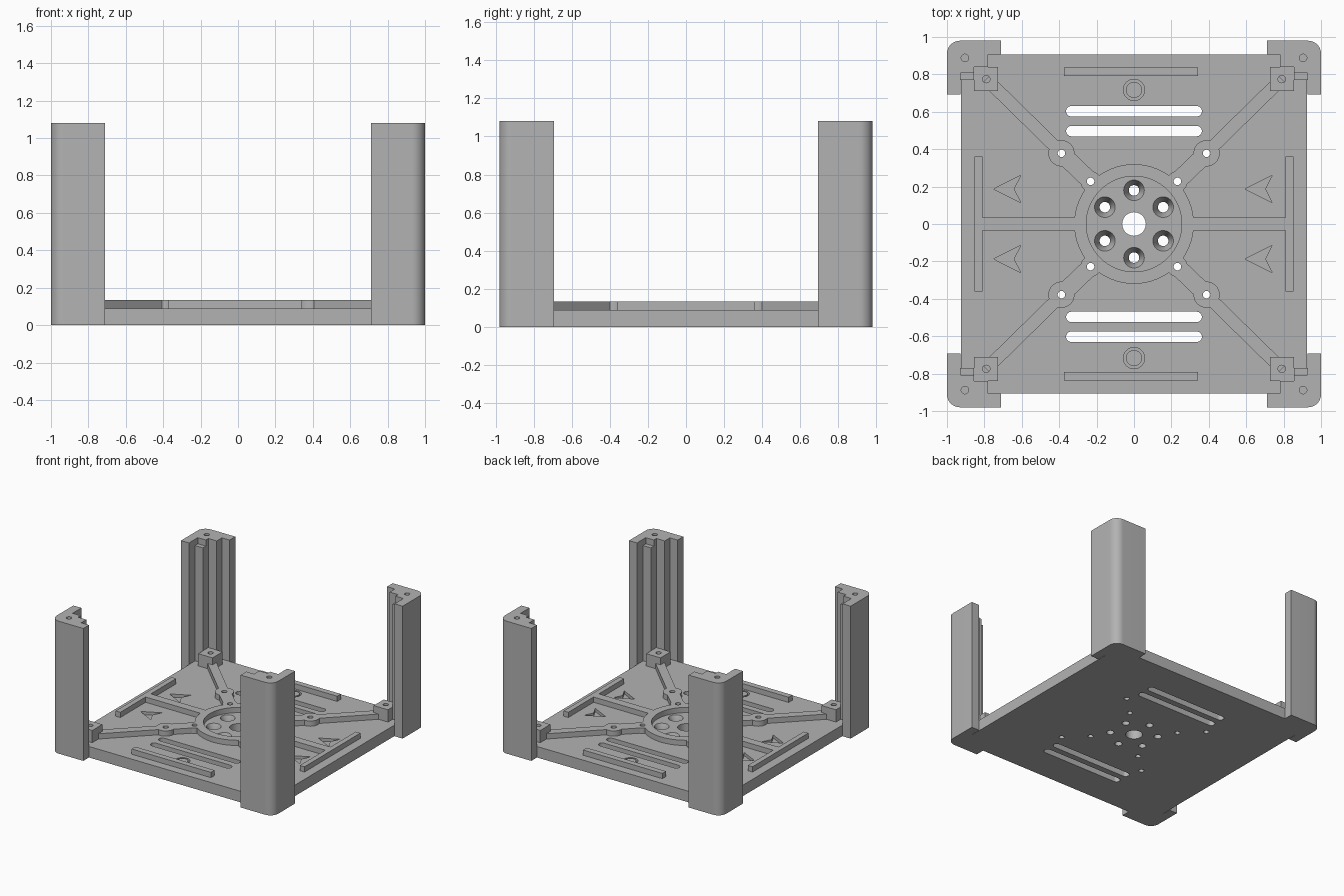
import bpy, bmesh, math
from mathutils import Vector

if "Cube" in bpy.data.objects:
    bpy.data.objects.remove(bpy.data.objects["Cube"])

grey = bpy.data.materials.new("matte grey")
grey.use_nodes = True
colour = (0.45, 0.45, 0.45, 1)
grey.diffuse_color = colour
grey.node_tree.nodes["Principled BSDF"].inputs["Base Color"].default_value = colour

TOP, RAISED, TALL = 0.09, 0.133, 1.08
SIGNS = [(sx, sy) for sx in (1, -1) for sy in (1, -1)]


# Outline helpers: each returns a list of (x, y)
def rect(x0, x1, y0, y1):
    return [(x0, y0), (x1, y0), (x1, y1), (x0, y1)]


def arc(x, y, r, start=0, end=360, n=40):
    full = end - start == 360
    steps = [start + (end - start) * i / n for i in range(n if full else n + 1)]
    return [(x + r * math.cos(math.radians(a)), y + r * math.sin(math.radians(a))) for a in steps]


def strip(a, b, width):
    a, b = Vector(a), Vector(b)
    side = (b - a).normalized().orthogonal() * width / 2
    return [tuple(p) for p in (a + side, b + side, b - side, a - side)]


def flip(pts, sx, sy):
    return [(sx * x, sy * y) for x, y in pts]


# Solid helpers
def solids(name, outlines, z0, z1):
    """One object of prisms; an outline may be a (lower, upper) pair for a taper."""
    bm = bmesh.new()
    for outline in outlines:
        low, high = outline if isinstance(outline, tuple) else (outline, outline)
        a = [bm.verts.new((x, y, z0)) for x, y in low]
        b = [bm.verts.new((x, y, z1)) for x, y in high]
        bm.faces.new(a)
        bm.faces.new(b)
        for i in range(len(a)):
            j = (i + 1) % len(a)
            bm.faces.new((a[i], a[j], b[j], b[i]))
    bmesh.ops.recalc_face_normals(bm, faces=bm.faces)
    mesh = bpy.data.meshes.new(name)
    bm.to_mesh(mesh)
    bm.free()
    mesh.materials.append(grey)
    obj = bpy.data.objects.new(name, mesh)
    bpy.context.scene.collection.objects.link(obj)
    return obj


def select(obj):
    bpy.ops.object.select_all(action="DESELECT")
    obj.select_set(True)
    bpy.context.view_layer.objects.active = obj


def combine(target, tool, operation):
    mod = target.modifiers.new(operation, "BOOLEAN")
    mod.operation, mod.solver, mod.object = operation, "EXACT", tool
    select(target)
    bpy.ops.object.modifier_apply(modifier=mod.name)
    bpy.data.objects.remove(tool)


def add(target, outlines, z0, z1):
    combine(target, solids("extra", outlines, z0, z1), "UNION")


def cut(target, outlines, z0, z1):
    combine(target, solids("cutter", outlines, z0, z1), "DIFFERENCE")


def smooth(obj):
    select(obj)
    bpy.ops.object.shade_smooth_by_angle(angle=math.radians(30))


# Raised web: hub ring, diagonal arms with bosses, spokes and side bars
block, boss, small_boss = (0.79, 0.775), (0.388, 0.378), (0.232, 0.228)
LOW = 0.05
web = solids("web", [arc(0, 0, 0.32, n=64)], LOW, RAISED)
add(web, [flip(strip(block, small_boss, 0.068), *s) for s in SIGNS], LOW, RAISED)
add(web, [flip(strip(boss, small_boss, 0.095), *s) for s in SIGNS], LOW, RAISED)
add(web, [flip(arc(*boss, 0.07), *s) for s in SIGNS], LOW, RAISED)
add(web, [flip(arc(*small_boss, 0.055), *s) for s in SIGNS], LOW, RAISED)
add(web, [flip(rect(0.28, 0.83, -0.034, 0.034), s, 1) for s in (1, -1)], LOW, RAISED)
add(web, [flip(rect(0.81, 0.852, -0.36, 0.36), s, 1) for s in (1, -1)], LOW, RAISED)
cut(web, [arc(0, 0, 0.255, n=64)], 0, 0.3)

# Base plate with the web and the two end rails
plate = solids("base_plate", [rect(-0.925, 0.925, -0.907, 0.907)], 0, TOP)
combine(plate, web, "UNION")
add(plate, [rect(-0.373, 0.342, *y) for y in ((0.79, 0.837), (-0.837, -0.79))], LOW, RAISED)

# Round grooves and arrow marks sunk into the plate
marks = [arc(0, s * 0.717, 0.057) for s in (1, -1)]
arrow = [(0, 0), (0.145, 0.073), (0.107, 0), (0.145, -0.073)]
marks += [[(x + tip, y + s * 0.187) for x, y in arrow] for tip in (-0.75, 0.594) for s in (1, -1)]
cut(plate, marks, TOP - 0.025, 0.3)
add(plate, [arc(0, s * 0.717, 0.043) for s in (1, -1)], LOW, TOP)

# Countersinks, drilled holes and long slots
bolts = [arc(0, 0, 0.18, 30, 390, 6)[i] for i in range(6)]
cut(plate, [(arc(*p, 0.028), arc(*p, 0.056)) for p in bolts], 0.03, TOP + 0.002)
holes = [arc(*p, 0.028) for p in bolts] + [arc(0, 0, 0.063)]
holes += [flip(arc(*p, 0.02), *s) for p in (boss, small_boss) for s in SIGNS]
for y in (0.603, 0.497):
    r = 0.028
    slot = arc(0.335, y, r, -90, 90, 12) + arc(-0.335, y, r, 90, 270, 12)
    holes += [flip(slot, 1, s) for s in (1, -1)]
cut(plate, holes, -0.1, 0.3)
smooth(plate)

# Corner posts with a stepped inner face, a short rib, and standoff blocks
post_outline = [(0.71, 0.98), (0.71, 0.907), (0.78, 0.907), (0.78, 0.84), (0.856, 0.84),
                (0.856, 0.807), (0.928, 0.807), (0.928, 0.693), (1, 0.693)]
post_outline += arc(0.93, 0.91, 0.07, 0, 90, 12)
for sx, sy in SIGNS:
    place = ("back" if sy > 0 else "front") + ("_left" if sx > 0 else "_right")
    post = solids(place + "_post", [flip(post_outline, sx, sy)], 0, TALL)
    add(post, [flip(rect(0.856, 0.94, 0.77, 0.82), sx, sy)], 0, TALL - 0.05)
    cut(post, [flip(arc(0.904, 0.888, 0.02), sx, sy)], TALL - 0.2, TALL + 0.1)
    smooth(post)
    standoff = solids(place + "_standoff", [flip(rect(0.727, 0.856, 0.71, 0.84), sx, sy)], LOW, 0.19)
    cut(standoff, [flip(arc(*block, 0.02), sx, sy)], 0.1, 0.3)
    smooth(standoff)
